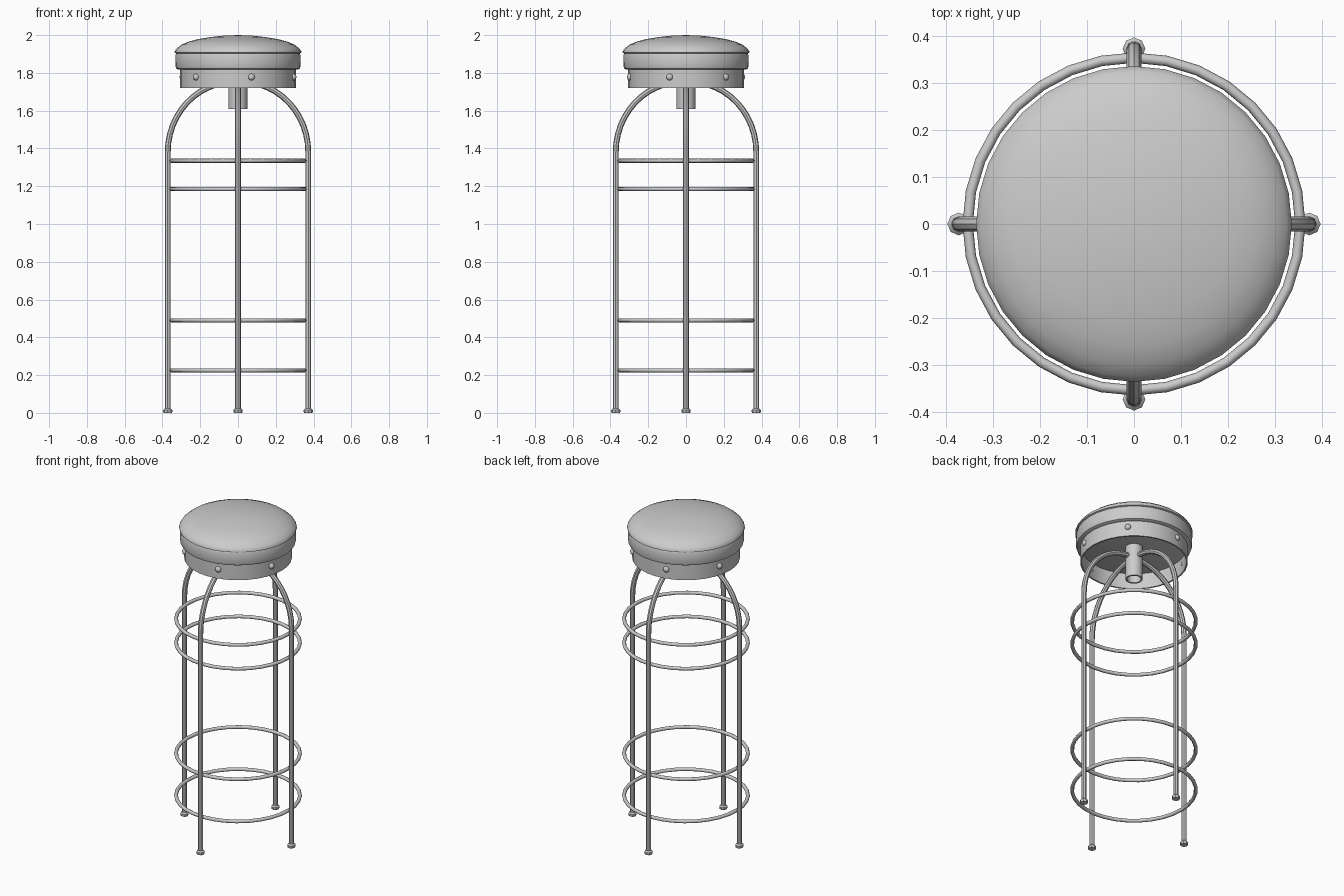
import bpy
import bmesh
from math import sin, cos, pi, radians
from mathutils import Matrix, Vector

cube = bpy.data.objects.get("Cube")
if cube:
    bpy.data.objects.remove(cube, do_unlink=True)

grey = bpy.data.materials.new("plain grey")
grey.use_nodes = True
colour = (0.6, 0.6, 0.6, 1)
grey.diffuse_color = colour
grey.node_tree.nodes["Principled BSDF"].inputs["Base Color"].default_value = colour


def finish(obj, angle=40):
    """Apply the material and smooth shading with sharp edges kept."""
    obj.data.materials.clear()
    obj.data.materials.append(grey)
    bpy.ops.object.select_all(action="DESELECT")
    obj.select_set(True)
    bpy.context.view_layer.objects.active = obj
    bpy.ops.object.shade_smooth_by_angle(angle=radians(angle))
    return obj


def add_mesh(name, bm):
    bmesh.ops.remove_doubles(bm, verts=bm.verts[:], dist=1e-5)
    bmesh.ops.recalc_face_normals(bm, faces=bm.faces[:])
    mesh = bpy.data.meshes.new(name)
    bm.to_mesh(mesh)
    bm.free()
    obj = bpy.data.objects.new(name, mesh)
    bpy.context.collection.objects.link(obj)
    return finish(obj)


def lathe(name, profile, steps=32, centre=(0, 0)):
    """Spin a closed (radius, height) profile about a vertical axis."""
    bm = bmesh.new()
    verts = [bm.verts.new((r, 0, z)) for r, z in profile]
    edges = [bm.edges.new((a, b)) for a, b in zip(verts, verts[1:])]
    if profile[0][0] > 0:
        edges.append(bm.edges.new((verts[-1], verts[0])))
    bmesh.ops.spin(bm, geom=verts + edges, cent=(0, 0, 0), axis=(0, 0, 1),
                   angle=2 * pi, steps=steps)
    bmesh.ops.translate(bm, verts=bm.verts[:], vec=(*centre, 0))
    return add_mesh(name, bm)


def tube(name, points, radius):
    curve = bpy.data.curves.new(name, "CURVE")
    curve.dimensions = "3D"
    curve.bevel_depth = radius
    curve.bevel_resolution = 2
    curve.use_fill_caps = True
    spline = curve.splines.new("POLY")
    spline.points.add(len(points) - 1)
    for target, point in zip(spline.points, points):
        target.co = (*point, 1)
    obj = bpy.data.objects.new(name, curve)
    bpy.context.collection.objects.link(obj)
    bpy.ops.object.select_all(action="DESELECT")
    obj.select_set(True)
    bpy.context.view_layer.objects.active = obj
    bpy.ops.object.convert(target="MESH")
    return finish(bpy.context.object)


# Domed cushion top, with a small welt where it meets the seat band
lathe("cushion_top", [
    (0, 2.0), (0.08, 1.997), (0.15, 1.989), (0.21, 1.979), (0.26, 1.966),
    (0.30, 1.949), (0.325, 1.929), (0.335, 1.915), (0.335, 1.907),
    (0.32, 1.90), (0, 1.90)])

# Padded band around the seat, closed underneath
lathe("seat_band", [
    (0, 1.905), (0.326, 1.905), (0.330, 1.895), (0.331, 1.835),
    (0.327, 1.823), (0.315, 1.817), (0, 1.817)])

# Hollow apron below the band
lathe("apron", [(0.307, 1.82), (0.307, 1.72), (0.298, 1.72), (0.298, 1.82)])

# Open hub under the seat
lathe("hub", [(0.05, 1.818), (0.05, 1.61), (0.04, 1.61), (0.04, 1.818)], 16)

# Six round studs on the apron
for i in range(6):
    a = radians(43.5 + 60 * i)
    bm = bmesh.new()
    place = (Matrix.Translation((0.307 * cos(a), 0.307 * sin(a), 1.778))
             @ Matrix.Rotation(a, 4, "Z") @ Matrix.Rotation(pi / 2, 4, "Y"))
    bmesh.ops.create_uvsphere(bm, u_segments=12, v_segments=8, radius=0.018,
                              matrix=place @ Matrix.Diagonal((1, 1, 0.8, 1)))
    add_mesh(f"stud_{i + 1}", bm)

# Four legs that curve in to the hub, each with a foot
for i, side in enumerate(("left", "back", "right", "front")):
    out = Vector((cos(i * pi / 2), sin(i * pi / 2), 0))
    path = [out * 0.372 + Vector((0, 0, 0.01))]
    for step in range(13):
        t = step / 12 * pi / 2
        path.append(out * (0.022 + 0.35 * cos(t))
                    + Vector((0, 0, 1.38 + 0.372 * sin(t))))
    tube(f"{side}_leg", path, 0.0155)
    lathe(f"{side}_foot", [(0, 0), (0.022, 0), (0.024, 0.004), (0.024, 0.016),
                           (0.016, 0.024), (0, 0.024)], 8, out.xy * 0.372)

# Foot rings
for i, height in enumerate((0.225, 0.49, 1.185, 1.335)):
    bpy.ops.mesh.primitive_torus_add(
        major_radius=0.353, minor_radius=0.011, major_segments=32,
        minor_segments=8, location=(0, 0, height))
    ring = bpy.context.object
    ring.name = f"foot_ring_{i + 1}"
    finish(ring, 60)
